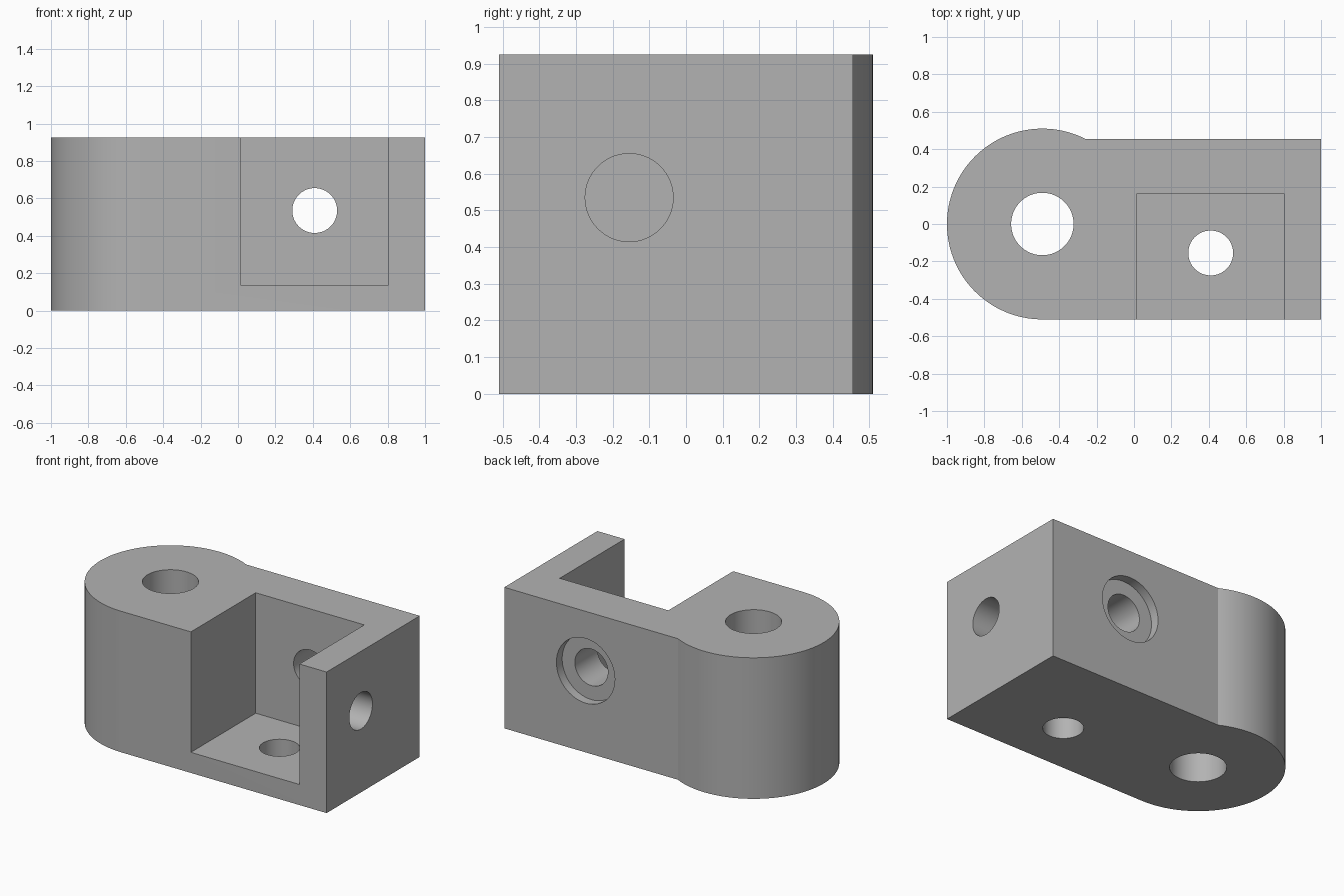
import bpy, bmesh, math
from mathutils import Vector

if "Cube" in bpy.data.objects:
    bpy.data.objects.remove(bpy.data.objects["Cube"])

H = 0.925                       # block height
CX, R = -0.49, 0.51             # rounded end: centre x and radius
BACK = 0.455                    # flat back face
HX, HY, HZ = 0.41, -0.155, 0.535  # axes of the three small holes

grey = bpy.data.materials.new("grey")
grey.diffuse_color = (0.45, 0.45, 0.45, 1)
grey.use_nodes = True
grey.node_tree.nodes["Principled BSDF"].inputs["Base Color"].default_value = grey.diffuse_color


def new_object(name, bm):
    bmesh.ops.recalc_face_normals(bm, faces=bm.faces[:])
    mesh = bpy.data.meshes.new(name)
    bm.to_mesh(mesh)
    bm.free()
    mesh.materials.append(grey)
    obj = bpy.data.objects.new(name, mesh)
    bpy.context.collection.objects.link(obj)
    return obj


def box(name, lo, hi):
    bm = bmesh.new()
    bmesh.ops.create_cube(bm, size=1)
    for v in bm.verts:
        v.co = [(a + b) / 2 + c * (b - a) for a, b, c in zip(lo, hi, v.co)]
    return new_object(name, bm)


def rod(name, start, end, radius):
    start, end = Vector(start), Vector(end)
    axis = end - start
    bm = bmesh.new()
    bmesh.ops.create_cone(bm, cap_ends=True, segments=64, radius1=radius,
                          radius2=radius, depth=axis.length)
    bm.transform(axis.to_track_quat('Z', 'Y').to_matrix().to_4x4())
    bmesh.ops.translate(bm, verts=bm.verts[:], vec=(start + end) / 2)
    return new_object(name, bm)


# Block body: straight bar with a round end bulging slightly past the back
a0, a1, n = math.asin(BACK / R), 1.5 * math.pi, 72
outline = [(CX + R * math.cos(a0 + (a1 - a0) * i / n),
            R * math.sin(a0 + (a1 - a0) * i / n)) for i in range(n + 1)]
outline += [(1, -R), (1, BACK)]
bm = bmesh.new()
base = bm.faces.new([bm.verts.new((x, y, 0)) for x, y in outline])
top = bmesh.ops.extrude_face_region(bm, geom=[base])
bmesh.ops.translate(bm, vec=(0, 0, H),
                    verts=[g for g in top["geom"] if isinstance(g, bmesh.types.BMVert)])
body = new_object("bracket_block", bm)

# Pocket open to the top and front, then the holes and rear counterbore
cutters = [
    box("pocket_cutter", (0.015, -0.8, 0.135), (0.803, 0.162, 1.2)),
    rod("pivot_hole_cutter", (CX, 0, -0.2), (CX, 0, 1.2), 0.167),
    rod("floor_hole_cutter", (HX, HY, -0.2), (HX, HY, 0.3), 0.12),
    rod("back_hole_cutter", (HX, 0, HZ), (HX, 0.7, HZ), 0.12),
    rod("counterbore_cutter", (HX, BACK - 0.06, HZ), (HX, 0.7, HZ), 0.212),
    rod("side_hole_cutter", (0.6, HY, HZ), (1.2, HY, HZ), 0.12),
]
bpy.context.view_layer.objects.active = body
for cutter in cutters:
    mod = body.modifiers.new(cutter.name, 'BOOLEAN')
    mod.operation, mod.solver, mod.object = 'DIFFERENCE', 'EXACT', cutter
    bpy.ops.object.modifier_apply(modifier=mod.name)
    bpy.data.objects.remove(cutter)

# Smooth curved walls, crisp edges
body.select_set(True)
bpy.ops.object.shade_smooth_by_angle(angle=math.radians(25))
